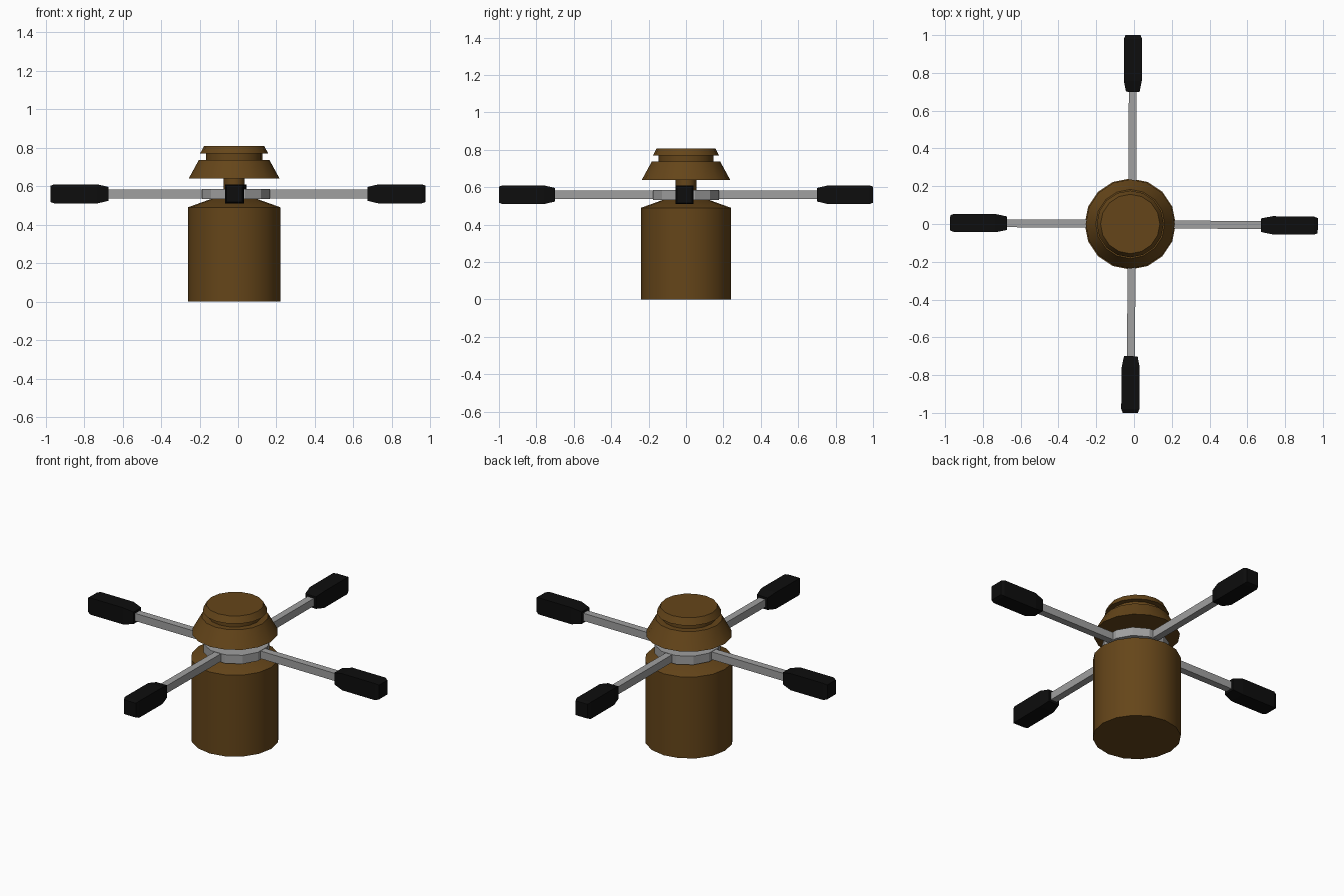
import bpy, bmesh, math
from mathutils import Vector

if "Cube" in bpy.data.objects:
    bpy.data.objects.remove(bpy.data.objects["Cube"])


def material(name, rgb):
    m = bpy.data.materials.new(name)
    m.diffuse_color = (*rgb, 1)
    m.use_nodes = True
    m.node_tree.nodes["Principled BSDF"].inputs["Base Color"].default_value = m.diffuse_color
    return m


brown = material("brown", (0.13, 0.06, 0.01))
steel = material("steel", (0.35, 0.35, 0.35))
black = material("black", (0.004, 0.004, 0.004))


def loft(name, rings, mat, smooth=False):
    """Skin a stack of equal-length point rings and cap both ends."""
    bm = bmesh.new()
    rows = [[bm.verts.new(p) for p in ring] for ring in rings]
    n = len(rows[0])
    for a, b in zip(rows, rows[1:]):
        for i in range(n):
            j = (i + 1) % n
            bm.faces.new((a[i], a[j], b[j], b[i]))
    bm.faces.new(rows[0][::-1])
    bm.faces.new(rows[-1])
    bmesh.ops.recalc_face_normals(bm, faces=bm.faces)
    mesh = bpy.data.meshes.new(name)
    bm.to_mesh(mesh)
    bm.free()
    mesh.materials.append(mat)
    ob = bpy.data.objects.new(name, mesh)
    bpy.context.collection.objects.link(ob)
    if smooth:
        bpy.ops.object.select_all(action='DESELECT')
        ob.select_set(True)
        bpy.context.view_layer.objects.active = ob
        bpy.ops.object.shade_smooth_by_angle(angle=math.radians(30))
    return ob


def lathe(name, profile, mat, cx, sides=16, phase=0.0, smooth=True):
    """Turn (radius, height) pairs around a vertical axis at x = cx."""
    angles = [2 * math.pi * (i + phase) / sides for i in range(sides)]
    rings = [[(cx + r * math.cos(a), r * math.sin(a), z) for a in angles]
             for r, z in profile]
    return loft(name, rings, mat, smooth)


def square_bar(name, origin, direction, stations, mat):
    """Square bar through (distance, half width, half height) stations."""
    side = Vector((-direction.y, direction.x, 0))
    up = Vector((0, 0, 1))
    rings = [[origin + direction * d + side * (w * u) + up * (h * v)
              for u, v in ((-1, -1), (1, -1), (1, 1), (-1, 1))]
             for d, w, h in stations]
    return loft(name, rings, mat)


# Turned body, stem and stepped cap
CX = -0.02
lathe("body", [(0.241, 0), (0.241, 0.49), (0.11, 0.537)], brown, CX)
lathe("stem", [(0.055, 0.52), (0.055, 0.66)], brown, CX)
lathe("cap", [(0.236, 0.64), (0.183, 0.737), (0.147, 0.737), (0.147, 0.77),
              (0.177, 0.77), (0.157, 0.808)], brown, CX)

# Steel hub
hub = Vector((-0.01, 0, 0.56))
lathe("hub", [(0.183, 0.533), (0.183, 0.585)], steel, hub.x,
      sides=12, phase=0.5, smooth=False)

# Four arms with black grips, slightly turned off the axes
tips = {"left": (-0.973, 0.006), "right": (0.973, -0.009),
        "front": (-0.02, -1.0), "back": (-0.005, 1.0)}
for label, (x, y) in tips.items():
    offset = Vector((x, y, 0.56)) - hub
    length, d = offset.length, offset.normalized()
    square_bar(label + "_arm", hub, d,
               [(0.15, 0.021, 0.023), (length - 0.28, 0.021, 0.023)], steel)
    square_bar(label + "_grip", hub, d,
               [(length - 0.30, 0.036, 0.036), (length - 0.24, 0.048, 0.05),
                (length - 0.02, 0.048, 0.05), (length, 0.04, 0.043)], black)
